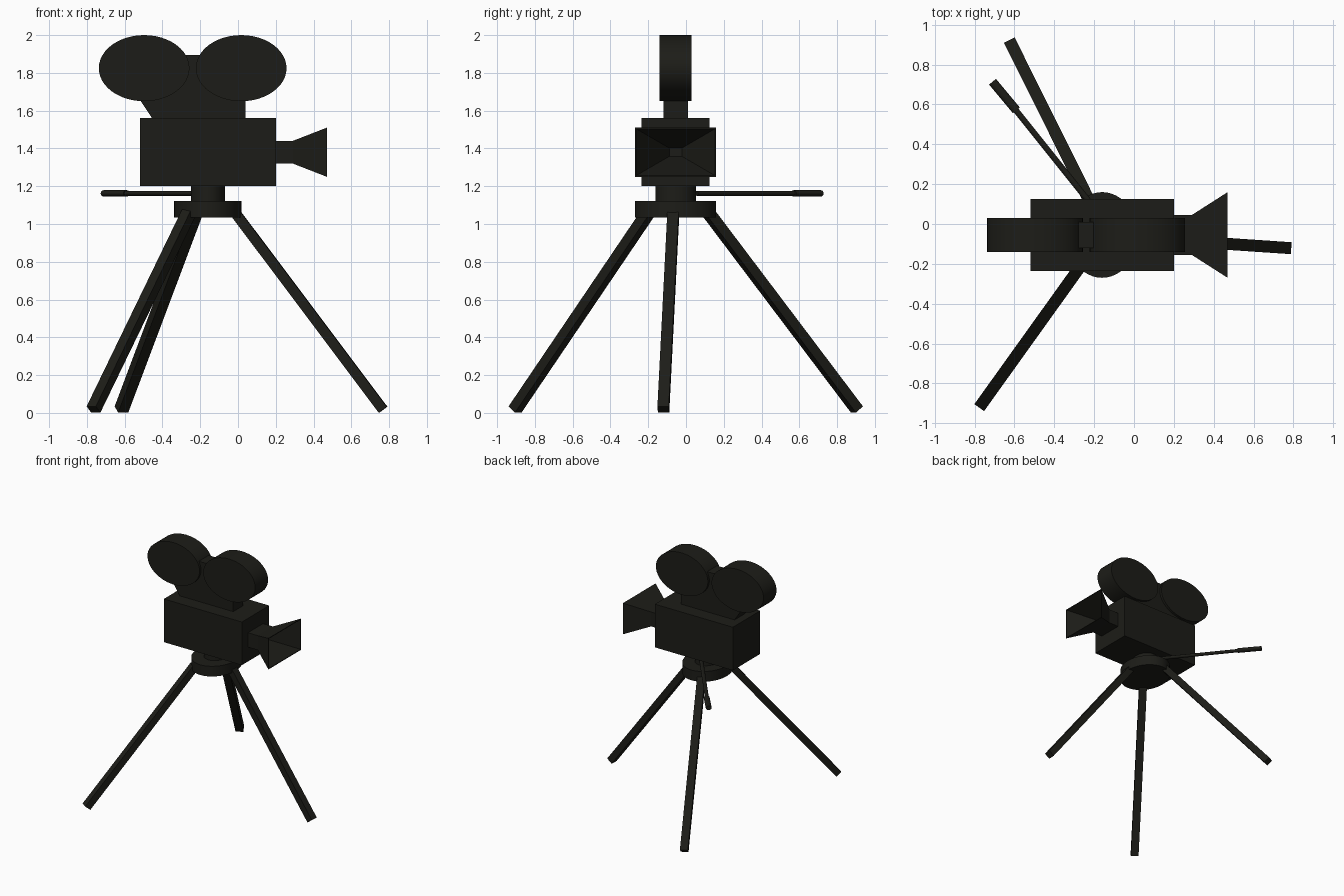
import bpy, bmesh, math
from mathutils import Vector, Matrix

if "Cube" in bpy.data.objects:
    bpy.data.objects.remove(bpy.data.objects["Cube"])

CY = -0.055            # centre plane of the camera body
AX = -0.16             # x of the tripod axis
black = bpy.data.materials.new("black_paint")
black.diffuse_color = (0.012, 0.012, 0.009, 1)
black.use_nodes = True
black.node_tree.nodes["Principled BSDF"].inputs["Base Color"].default_value = black.diffuse_color


def add(name, bm, smooth=False):
    bmesh.ops.recalc_face_normals(bm, faces=bm.faces)
    me = bpy.data.meshes.new(name)
    bm.to_mesh(me)
    bm.free()
    me.materials.append(black)
    ob = bpy.data.objects.new(name, me)
    bpy.context.collection.objects.link(ob)
    if smooth:
        bpy.ops.object.select_all(action='DESELECT')
        bpy.context.view_layer.objects.active = ob
        ob.select_set(True)
        bpy.ops.object.shade_smooth_by_angle(angle=math.radians(35))
    return ob


def box(name, lo, hi):
    lo, hi = Vector(lo), Vector(hi)
    bm = bmesh.new()
    bmesh.ops.create_cube(bm, size=1, matrix=Matrix.Translation((lo + hi) / 2)
                          @ Matrix.Diagonal((*(hi - lo), 1)))
    return add(name, bm)


def bar(name, a, b, w, h, sides=4):
    """Straight bar from a to b: w across horizontally, h the other way."""
    a, b = Vector(a), Vector(b)
    d = b - a
    m = (Matrix.Translation((a + b) / 2) @ d.to_track_quat('Z', 'Y').to_matrix().to_4x4()
         @ Matrix.Diagonal((w, h, d.length, 1)))
    bm = bmesh.new()
    if sides == 4:
        bmesh.ops.create_cube(bm, size=1, matrix=m)
    else:
        bmesh.ops.create_cone(bm, cap_ends=True, segments=sides, radius1=0.5,
                              radius2=0.5, depth=1, matrix=m)
    return add(name, bm, sides > 4)


def drum(name, centre, rx, ry, depth, along_y=False):
    """Oval cylinder standing on z, or lying along y."""
    m = Matrix.Translation(centre)
    if along_y:
        m = m @ Matrix.Rotation(math.pi / 2, 4, 'X')
    bm = bmesh.new()
    bmesh.ops.create_cone(bm, cap_ends=True, segments=48, radius1=1, radius2=1, depth=depth,
                          matrix=m @ Matrix.Diagonal((rx, ry, 1, 1)))
    return add(name, bm, True)


# Camera body
box("camera_body", (-0.52, CY - 0.18, 1.20), (0.20, CY + 0.18, 1.56))

# Film magazines
for name, x in (("rear_magazine", -0.497), ("front_magazine", 0.017)):
    drum(name, (x, CY, 1.825), 0.24, 0.175, 0.17, along_y=True)

# Magazine bracket, an extruded profile
profile = [(-0.455, 1.56), (0.04, 1.56), (0.04, 1.75), (-0.18, 1.895),
           (-0.29, 1.895), (-0.56, 1.72)]
bm = bmesh.new()
face = bm.faces.new([bm.verts.new((x, CY - 0.065, z)) for x, z in profile])
ext = bmesh.ops.extrude_face_region(bm, geom=[face])
bmesh.ops.translate(bm, vec=(0, 0.13, 0),
                    verts=[v for v in ext["geom"] if isinstance(v, bmesh.types.BMVert)])
add("magazine_bracket", bm)

# Lens tube and hollow flared hood: rings of (x, half width, half height)
bm = bmesh.new()
rings = []
for x, hy, hz in ((0.19, 0.10, 0.06), (0.29, 0.10, 0.06), (0.47, 0.215, 0.13),
                  (0.47, 0.209, 0.124), (0.195, 0.03, 0.02)):
    rings.append([bm.verts.new((x, CY + sy * hy, 1.38 + sz * hz))
                  for sy, sz in ((-1, -1), (1, -1), (1, 1), (-1, 1))])
for r, s in zip(rings, rings[1:]):
    for i in range(4):
        j = (i + 1) % 4
        bm.faces.new((r[i], r[j], s[j], s[i]))
bm.faces.new(rings[0])
bm.faces.new(rings[-1])
add("lens_hood", bm)

# Tripod head
drum("head_neck", (AX, CY, 1.16), 0.09, 0.107, 0.10)
drum("tripod_plate", (AX, CY, 1.078), 0.178, 0.215, 0.085)

# Pan handle and grip
bar("pan_handle", (-0.18, 0.055, 1.162), (-0.60, 0.58, 1.162), 0.03, 0.025, 16)
bar("handle_grip", (-0.59, 0.57, 1.162), (-0.71, 0.714, 1.162), 0.045, 0.034, 16)

# Tripod legs
for name, foot, top in (
        ("right_leg", (0.768, -0.12, 0.017), (-0.015, -0.067, 1.06)),
        ("front_left_leg", (-0.765, -0.905, 0.018), (-0.26, -0.20, 1.06)),
        ("back_left_leg", (-0.617, 0.905, 0.018), (-0.225, 0.118, 1.06))):
    bar(name, top, foot, 0.06, 0.053)
